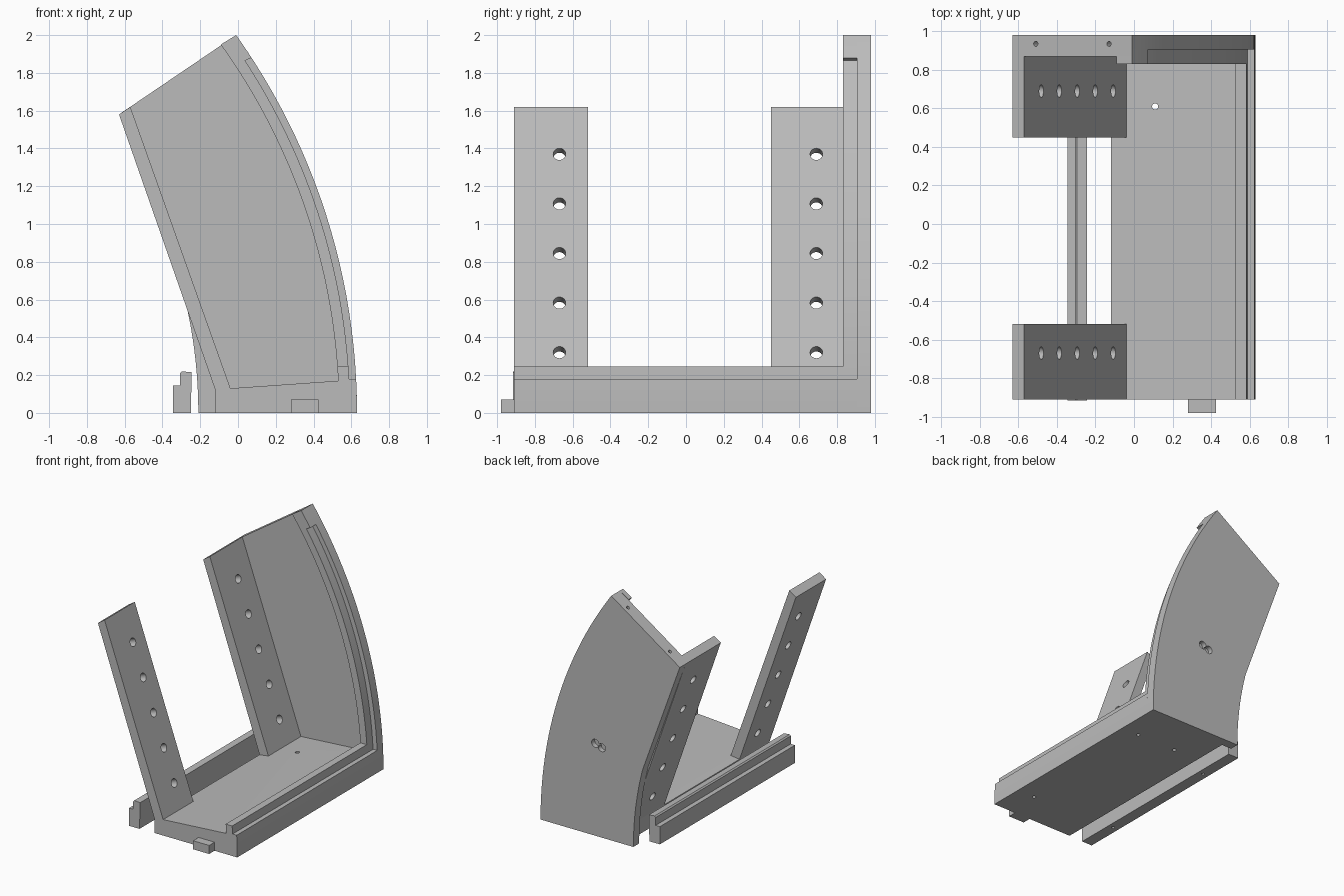
import bpy, bmesh, math
from mathutils import Vector

if "Cube" in bpy.data.objects:
    bpy.data.objects.remove(bpy.data.objects["Cube"])

GREY = (0.5, 0.5, 0.5, 1)
mat = bpy.data.materials.new("plain grey")
mat.use_nodes = True
mat.diffuse_color = GREY
mat.node_tree.nodes["Principled BSDF"].inputs["Base Color"].default_value = GREY

# All curved edges share one centre on the ground line
R = 3.445
CX = 0.63 - R
R_GROOVE, R_RIM, R_BACK = R - 0.037, R - 0.095, 2.605


def on_arc(r, z):
    return (CX + math.sqrt(r * r - z * z), z)


def arc(r, z0, z1, n=24):
    a0, a1 = math.asin(z0 / r), math.asin(z1 / r)
    angles = [a0 + (a1 - a0) * i / n for i in range(n + 1)]
    return [(CX + r * math.cos(a), r * math.sin(a)) for a in angles]


def finish(name, bm):
    bmesh.ops.recalc_face_normals(bm, faces=bm.faces)
    me = bpy.data.meshes.new(name)
    bm.to_mesh(me)
    bm.free()
    ob = bpy.data.objects.new(name, me)
    bpy.context.collection.objects.link(ob)
    me.materials.append(mat)
    return ob


def prism(name, profile, y0, y1):
    """Extrude an xz profile from y0 to y1."""
    bm = bmesh.new()
    face = bm.faces.new([bm.verts.new((x, y0, z)) for x, z in profile])
    ext = bmesh.ops.extrude_face_region(bm, geom=[face])
    moved = [v for v in ext["geom"] if isinstance(v, bmesh.types.BMVert)]
    bmesh.ops.translate(bm, verts=moved, vec=(0, y1 - y0, 0))
    return finish(name, bm)


def drill(ob, centre, axis, radius, depth):
    """Cut a round hole centred on a point, then discard the cutter."""
    bpy.ops.mesh.primitive_cylinder_add(
        vertices=24, radius=radius, depth=depth, location=centre,
        rotation=Vector(axis).to_track_quat("Z", "Y").to_euler())
    cutter = bpy.context.object
    cutter.hide_render = True
    mod = ob.modifiers.new("hole", "BOOLEAN")
    mod.operation, mod.solver, mod.object = "DIFFERENCE", "EXACT", cutter
    bpy.context.view_layer.objects.active = ob
    bpy.ops.object.modifier_apply(modifier=mod.name)
    bpy.data.objects.remove(cutter)


# Shared corners
TOP, TOP_LEFT = (-0.01, 2.0), (-0.63, 1.58)
COL_TOP, COL_FOOT = (-0.57, 1.62), (-0.04, 0.13)
HEEL, HEEL_BOTTOM, TOE = (-0.12, 0.12), (-0.12, 0), (0.63, 0)
LEDGE, LIP = 0.18, 0.245

# Outer edge with the groove stepped into it
grooved_edge = arc(R, 0, LEDGE, 3) + arc(R_GROOVE, LEDGE, 1.865) + arc(R, 1.88, 2.0, 4)

# Side wall in three layers: full outline, grooved layer, raised rim
wall = prism("side_wall", arc(R, 0, 2.0) + [TOP_LEFT] + arc(R_BACK, 0.65, 0, 12), 0.905, 0.98)
wall_inner = prism("side_wall_inner", [HEEL_BOTTOM] + grooved_edge + [TOP_LEFT, HEEL], 0.87, 0.905)
rim = prism("side_wall_rim",
            [HEEL_BOTTOM] + grooved_edge + arc(R_RIM, 1.95, 0.17) + [COL_FOOT, HEEL], 0.83, 0.87)

# Base with sloped floor, raised lip and outer ledge
base = prism("base", [HEEL_BOTTOM] + arc(R, 0, LEDGE, 3)
             + [on_arc(R_GROOVE, LEDGE), on_arc(R_GROOVE, LIP), on_arc(R_RIM, LIP),
                on_arc(R_RIM, 0.17), COL_FOOT, HEEL], -0.91, 0.83)
drill(base, (0.11, 0.61, 0.1), (0, 0, 1), 0.016, 0.5)
for x, y in ((0.47, 0.61), (0.47, -0.63)):
    drill(base, (x, y, 0), (0, 0, 1), 0.014, 0.16)

# Locating tab on the front end
prism("front_tab", [(0.28, 0), (0.425, 0), (0.425, 0.07), (0.28, 0.07)], -0.98, -0.91)

# Leaning columns, each with a row of holes square to its face
column_profile = [HEEL, COL_FOOT, COL_TOP, TOP_LEFT]
lean = (Vector(COL_TOP) - Vector(COL_FOOT)).normalized()
for name, y0, y1, hole_y in (("front_column", -0.91, -0.52, -0.67),
                             ("rear_column", 0.45, 0.87, 0.69)):
    column = prism(name, column_profile, y0, y1)
    for i in range(5):
        z = 0.32 + i * 0.2625
        x = COL_FOOT[0] + (z - COL_FOOT[1]) * lean.x / lean.y
        drill(column, (x, hole_y, z), (lean.y, 0, -lean.x), 0.033, 0.4)

# Pin holes in the top edge and paired sockets in the outer face of the wall
slope = Vector(TOP) - Vector(TOP_LEFT)
for x in (-0.51, -0.13):
    z = TOP[1] + (x - TOP[0]) * slope.y / slope.x
    drill(wall, (x, 0.935, z), (-slope.y, 0, slope.x), 0.013, 0.2)
for x, z in ((0.135, 0.755), (0.075, 0.735)):
    drill(wall, (x, 0.98, z), (0, 1, 0), 0.033, 0.08)

# Separate stepped rail beside the base
rail = prism("side_rail", [(-0.345, 0), (-0.25, 0), (-0.245, 0.215), (-0.297, 0.22),
                           (-0.307, 0.21), (-0.307, 0.145), (-0.345, 0.145)], -0.915, 0.83)
for y in (0.47, -0.6):
    drill(rail, (-0.295, y, 0), (0, 0, 1), 0.012, 0.16)

# Smooth the arcs and bores, keep edges sharp
bpy.ops.object.select_all(action="DESELECT")
for ob in bpy.context.collection.objects:
    if ob.type == "MESH" and mat.name in ob.data.materials:
        ob.select_set(True)
        bpy.context.view_layer.objects.active = ob
bpy.ops.object.shade_smooth_by_angle(angle=math.radians(30))
